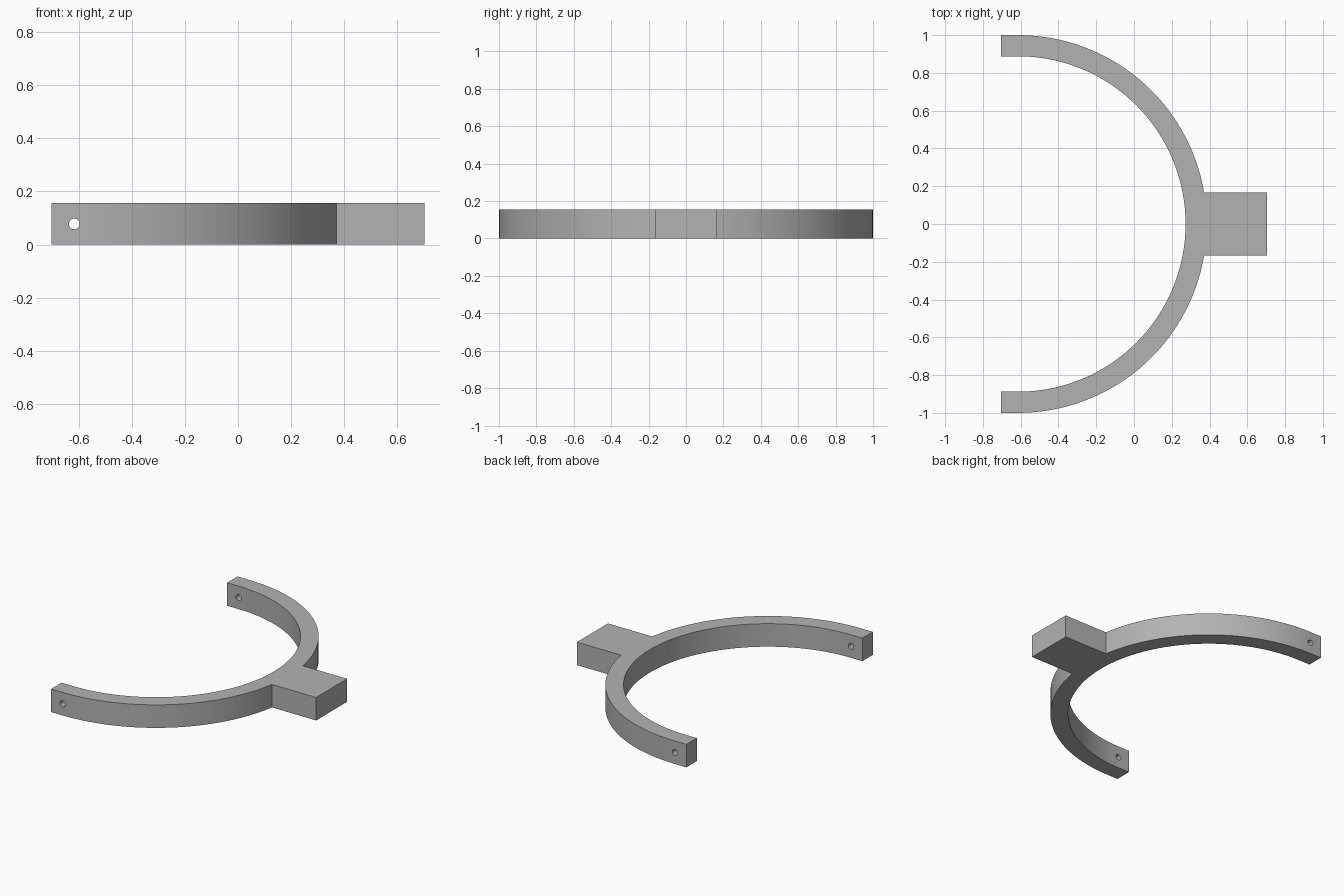
import bpy, bmesh, math

if "Cube" in bpy.data.objects:
    bpy.data.objects.remove(bpy.data.objects["Cube"])

CX, R_OUT, R_IN = -0.615, 1.0, 0.888     # arc centre and radii
X_END, BLOCK_X, BLOCK_Y = -0.703, 0.703, 0.166
HEIGHT, HOLE_R, SEG = 0.156, 0.02, 64

grey = bpy.data.materials.new("grey")
grey.diffuse_color = (0.45, 0.45, 0.45, 1)
grey.use_nodes = True
grey.node_tree.nodes["Principled BSDF"].inputs["Base Color"].default_value = grey.diffuse_color


def arc(radius, start, end, n):
    return [(CX + radius * math.cos(start + (end - start) * i / n),
             radius * math.sin(start + (end - start) * i / n)) for i in range(n + 1)]


# Outline: outer arc, block, outer arc, then back along the inner arc
a = math.asin(BLOCK_Y / R_OUT)
q = math.pi / 2
outline = [(X_END, -R_OUT)] + arc(R_OUT, -q, -a, SEG // 2)
outline += [(BLOCK_X, -BLOCK_Y), (BLOCK_X, BLOCK_Y)]
outline += arc(R_OUT, a, q, SEG // 2) + [(X_END, R_OUT), (X_END, R_IN)]
outline += arc(R_IN, q, -q, SEG) + [(X_END, -R_IN)]

# Half-ring yoke with mounting block
bm = bmesh.new()
face = bm.faces.new([bm.verts.new((x, y, 0)) for x, y in outline])
top = bmesh.ops.extrude_face_region(bm, geom=[face])["geom"]
bmesh.ops.translate(bm, vec=(0, 0, HEIGHT),
                    verts=[v for v in top if isinstance(v, bmesh.types.BMVert)])
bmesh.ops.recalc_face_normals(bm, faces=bm.faces)
mesh = bpy.data.meshes.new("half_ring_yoke")
bm.to_mesh(mesh)
bm.free()
yoke = bpy.data.objects.new("half_ring_yoke", mesh)
bpy.context.collection.objects.link(yoke)
mesh.materials.append(grey)

# Pivot holes through both tips
bpy.ops.mesh.primitive_cylinder_add(vertices=32, radius=HOLE_R, depth=2.4,
                                    location=(-0.617, 0, HEIGHT / 2), rotation=(q, 0, 0))
cutter = bpy.context.object
cutter.name = "pivot_hole_cutter"
cutter.data.materials.append(grey)
cutter.hide_render = True

bpy.ops.object.select_all(action='DESELECT')
bpy.context.view_layer.objects.active = yoke
yoke.select_set(True)
cut = yoke.modifiers.new("pivot_holes", 'BOOLEAN')
cut.operation, cut.solver, cut.object = 'DIFFERENCE', 'EXACT', cutter
bpy.ops.object.modifier_apply(modifier=cut.name)
bpy.data.objects.remove(cutter)
bpy.ops.object.shade_smooth_by_angle(angle=math.radians(30))
